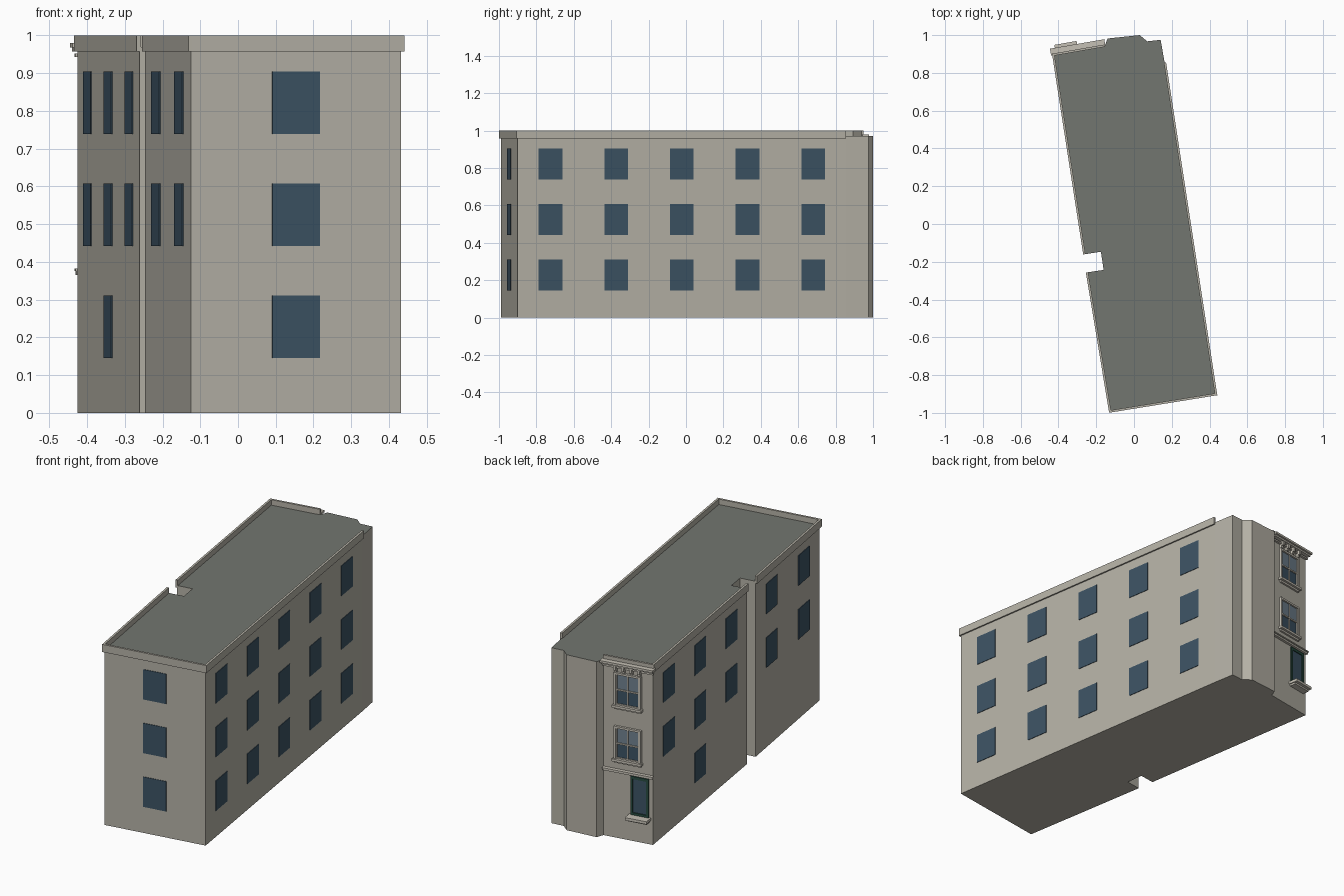
import bpy, bmesh
from mathutils import Vector

if "Cube" in bpy.data.objects:
    bpy.data.objects.remove(bpy.data.objects["Cube"])

def mat(name, r, g, b):
    m = bpy.data.materials.new(name)
    m.diffuse_color = (r, g, b, 1)
    m.use_nodes = True
    m.node_tree.nodes["Principled BSDF"].inputs["Base Color"].default_value = m.diffuse_color
    return m

STONE = mat("stone", 0.46, 0.44, 0.38)
TRIM = mat("trim", 0.56, 0.53, 0.46)
ROOF = mat("roof_grey", 0.17, 0.18, 0.16)
GLASS = mat("dark_glass", 0.045, 0.085, 0.125)
PALE = mat("pale_glass", 0.16, 0.22, 0.27)
GREEN = mat("green_frame", 0.02, 0.07, 0.05)

def prism(name, pts, z0, z1, *mats):
    """Extrude a counter-clockwise outline; a second material colours the top."""
    bm = bmesh.new()
    lo = [bm.verts.new((x, y, z0)) for x, y in pts]
    hi = [bm.verts.new((x, y, z1)) for x, y in pts]
    bm.faces.new(lo[::-1])
    bm.faces.new(hi).material_index = len(mats) - 1
    n = len(pts)
    for i in range(n):
        j = (i + 1) % n
        bm.faces.new((lo[i], lo[j], hi[j], hi[i]))
    me = bpy.data.meshes.new(name)
    bm.to_mesh(me)
    bm.free()
    for m in mats:
        me.materials.append(m)
    ob = bpy.data.objects.new(name, me)
    bpy.context.collection.objects.link(ob)
    return ob

class Wall:
    """Local frame on a wall: s along it, d outward, z up."""
    def __init__(self, a, b):
        self.a, b = Vector(a), Vector(b)
        self.len = (b - self.a).length
        self.u = (b - self.a).normalized()
        self.n = Vector((self.u.y, -self.u.x))

    def box(self, name, s0, s1, d0, d1, z0, z1, m):
        pts = [self.a + self.u * s + self.n * d
               for s, d in ((s0, d1), (s0, d0), (s1, d0), (s1, d1))]
        return prism(name, pts[::-1], z0, z1, m)

    def parapet(self, name, e0, e1):
        self.box(name, -e0, self.len + e1, -0.004, 0.008, 0.958, 1.0, STONE)

    def windows(self, name, count, rows):
        for r in rows:
            z = 0.145 + 0.297 * r
            for i in range(count):
                s = self.len * (i + 0.5) / count
                self.box(name, s - 0.064, s + 0.064, -0.002, 0.003, z, z + 0.166, GLASS)

# Main body with side notch and chamfered rear bay
FL, FR, RB = (-0.125, -0.99), (0.432, -0.9), (0.162, 0.855)
FA, BL = (-0.155, 0.942), (-0.425, 0.895)
N1, N2, N3, N4 = (-0.261, -0.16), (-0.175, -0.147), (-0.161, -0.243), (-0.247, -0.256)
rear = [(0.141, 0.975), (0.07, 0.967), (0.03, 1.0), (-0.14, 0.982)]
prism("building_body", [FL, FR, RB, *rear, FA, BL, N1, N2, N3, N4], 0, 0.97, STONE, ROOF)

front, right = Wall(FL, FR), Wall(FR, RB)
left_rear, left_front, facade = Wall(BL, N1), Wall(N4, FL), Wall(FA, BL)

# Parapets
front.parapet("front_parapet", 0.008, 0.008)
right.parapet("right_parapet", 0.008, 0)
left_rear.parapet("left_rear_parapet", 0.008, 0)
left_front.parapet("left_front_parapet", 0, 0.008)
facade.parapet("facade_parapet", 0, 0.008)

# Plain windows
front.windows("front_window", 1, (0, 1, 2))
right.windows("right_window", 5, (0, 1, 2))
left_rear.windows("left_rear_window", 3, (1, 2))
left_front.windows("left_front_window", 2, (1, 2))
s = left_rear.len / 2
left_rear.box("left_ground_window", s - 0.064, s + 0.064, -0.002, 0.003, 0.145, 0.311, GLASS)

# Facade cornice, moulding and brackets
L, c = facade.len, facade.len / 2
facade.box("cornice_slab", -0.004, L + 0.014, 0, 0.036, 0.968, 0.98, TRIM)
facade.box("cornice_step", 0, L + 0.01, 0, 0.026, 0.958, 0.968, TRIM)
facade.box("cornice_moulding", 0, L + 0.006, 0, 0.012, 0.943, 0.952, TRIM)
for i in range(4):
    s = c + (i - 1.5) * 0.044
    facade.box("cornice_bracket", s - 0.007, s + 0.007, 0, 0.024, 0.935, 0.96, TRIM)
    facade.box("bracket_foot", s - 0.007, s + 0.007, 0, 0.014, 0.922, 0.935, TRIM)

# Sash windows on the facade
for z0 in (0.442, 0.739):
    z1, h = z0 + 0.168, 0.064
    zm = (z0 + z1) / 2
    facade.box("lower_sash_glass", c - h, c + h, 0, 0.002, z0, zm, GLASS)
    facade.box("upper_sash_glass", c - h, c + h, 0, 0.004, zm, z1, PALE)
    for side in (-1, 1):
        a, b = sorted((c + side * h, c + side * (h + 0.011)))
        facade.box("window_jamb", a, b, 0, 0.013, z0, z1, TRIM)
        a, b = sorted((c + side * h, c + side * (h - 0.006)))
        facade.box("sash_stile", a, b, 0, 0.008, z0, z1, TRIM)
    facade.box("window_head", c - h - 0.011, c + h + 0.011, 0, 0.013, z1, z1 + 0.011, TRIM)
    facade.box("window_sill", c - h - 0.018, c + h + 0.018, 0, 0.022, z0 - 0.013, z0, TRIM)
    facade.box("sill_apron", c - h - 0.01, c + h + 0.01, 0, 0.01, z0 - 0.024, z0 - 0.013, TRIM)
    facade.box("meeting_rail", c - h, c + h, 0, 0.009, zm - 0.004, zm + 0.004, TRIM)
    facade.box("bottom_rail", c - h, c + h, 0, 0.007, z0, z0 + 0.007, TRIM)
    facade.box("glazing_bar", c - 0.003, c + 0.003, 0, 0.007, z0, z1, TRIM)

# String course above the ground floor
facade.box("string_course", 0, L + 0.003, 0, 0.014, 0.366, 0.376, TRIM)
facade.box("string_course_cap", 0, L + 0.005, 0, 0.02, 0.376, 0.382, TRIM)

# Green ground-floor window with deep sill
g = L - 0.072
facade.box("ground_glass", g - 0.04, g + 0.04, 0, 0.003, 0.155, 0.35, GLASS)
for a, b in ((-0.05, -0.038), (0.038, 0.05)):
    facade.box("green_jamb", g + a, g + b, 0, 0.008, 0.145, 0.36, GREEN)
for a, b in ((0.145, 0.16), (0.345, 0.36)):
    facade.box("green_rail", g - 0.05, g + 0.05, 0, 0.008, a, b, GREEN)
facade.box("ground_sill", g - 0.06, g + 0.06, 0, 0.052, 0.132, 0.147, TRIM)
facade.box("ground_sill_support", g - 0.054, g + 0.054, 0, 0.036, 0.122, 0.132, TRIM)
